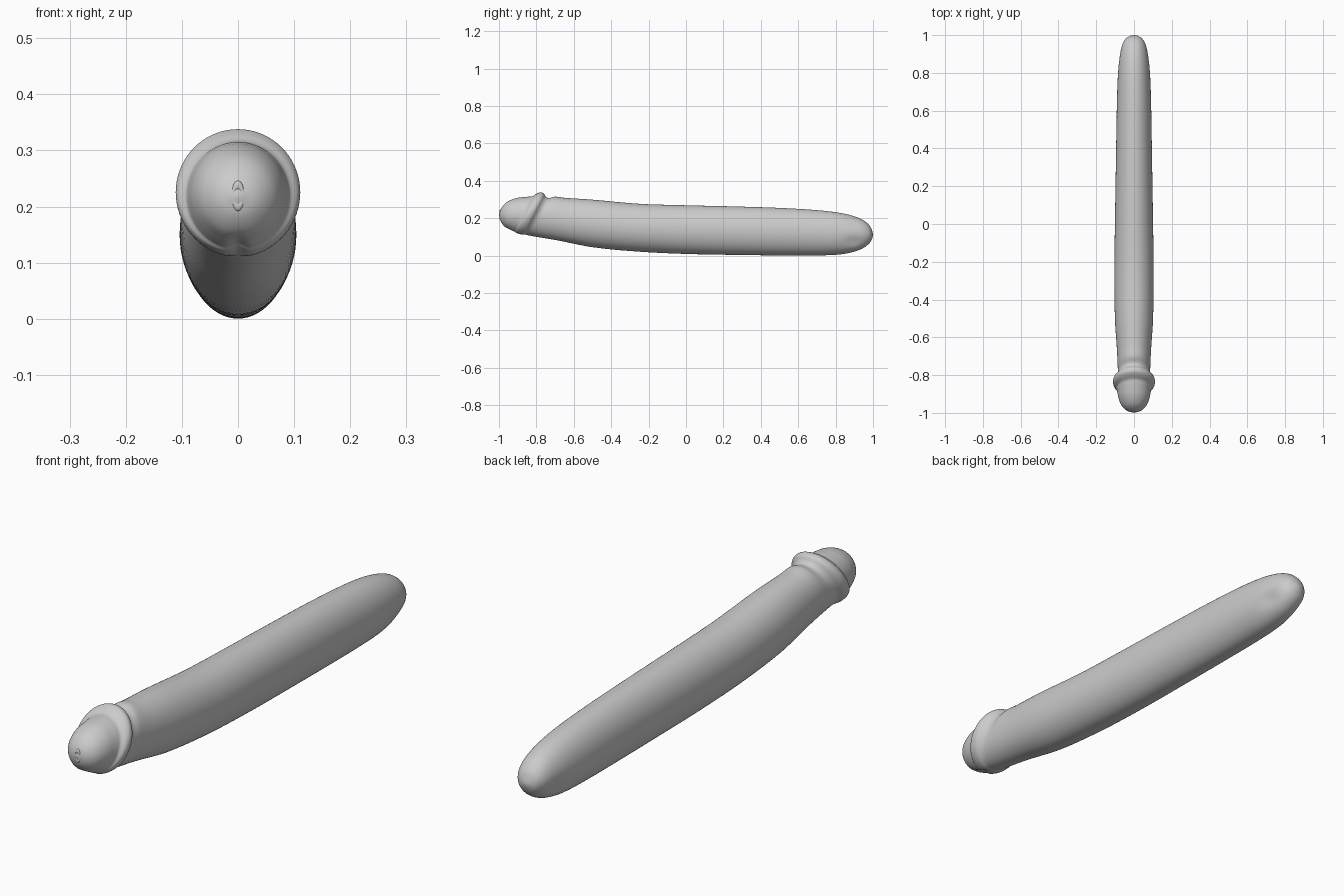
import bpy, bmesh, math
from mathutils import Vector

SEGS, SUB = 72, 5

# Key rings: top y, top z, bottom y, bottom z, half width
keys = [
    (-0.999, 0.223, -0.999, 0.215, 0.005),
    (-0.986, 0.256, -0.990, 0.182, 0.038),
    (-0.955, 0.288, -0.970, 0.154, 0.065),
    (-0.905, 0.308, -0.945, 0.138, 0.081),
    (-0.845, 0.315, -0.925, 0.127, 0.089),
    (-0.822, 0.317, -0.917, 0.124, 0.093),
    (-0.800, 0.330, -0.908, 0.118, 0.106),
    (-0.780, 0.338, -0.892, 0.113, 0.111),
    (-0.762, 0.333, -0.874, 0.110, 0.107),
    (-0.750, 0.316, -0.858, 0.110, 0.093),
    (-0.735, 0.308, -0.840, 0.107, 0.086),
    (-0.700, 0.315, -0.780, 0.097, 0.087),
    (-0.650, 0.309, -0.690, 0.082, 0.090),
    (-0.500, 0.299, -0.500, 0.045, 0.101),
    (-0.250, 0.277, -0.250, 0.021, 0.104),
    (0.000, 0.269, 0.000, 0.009, 0.101),
    (0.250, 0.263, 0.250, 0.004, 0.097),
    (0.500, 0.255, 0.500, 0.001, 0.093),
    (0.700, 0.243, 0.700, 0.001, 0.089),
    (0.820, 0.229, 0.820, 0.006, 0.083),
    (0.900, 0.210, 0.900, 0.021, 0.074),
    (0.950, 0.188, 0.950, 0.042, 0.062),
    (0.982, 0.160, 0.982, 0.068, 0.043),
    (0.996, 0.131, 0.996, 0.093, 0.020),
    (1.000, 0.114, 1.000, 0.108, 0.004),
]


def tween(keys, sub):
    """Smooth (cubic Hermite) rows between uneven key rings."""
    n = len(keys)
    t = [0.0]
    for a, b in zip(keys, keys[1:]):
        t.append(t[-1] + math.dist(a, b))

    def slope(i, c):
        a, b = max(i - 1, 0), min(i + 1, n - 1)
        return (keys[b][c] - keys[a][c]) / (t[b] - t[a])

    rows = []
    for i in range(n - 1):
        h = t[i + 1] - t[i]
        for s in range(sub):
            u = s / sub
            rows.append([
                (2*u**3 - 3*u*u + 1) * keys[i][c] + (u**3 - 2*u*u + u) * h * slope(i, c)
                + (3*u*u - 2*u**3) * keys[i + 1][c] + (u**3 - u*u) * h * slope(i + 1, c)
                for c in range(5)])
    rows.append(list(keys[-1]))
    return rows


def bump(p, centre, radius):
    d = sum(((a - b) / r) ** 2 for a, b, r in zip(p, centre, radius))
    return math.exp(-d)


# Body: one loft through the tilted elliptical rings
bm = bmesh.new()
rings = []
for ty, tz, by, bz, w in tween(keys, SUB):
    ring = []
    for k in range(SEGS):
        a = 2 * math.pi * k / SEGS
        f = (1 + math.cos(a)) / 2
        p = Vector((w * math.sin(a), by + (ty - by) * f, bz + (tz - bz) * f))
        # crease under the tip, and shallow dents near the far end
        p.z += 0.012 * bump(p, (0, -0.92, 0.12), (0.014, 0.05, 0.03))
        for s in (-1, 1):
            p.x -= s * 0.007 * bump(p, (s * 0.07, 0.90, 0.075), (0.04, 0.05, 0.03))
        ring.append(bm.verts.new(p))
    rings.append(ring)
for r0, r1 in zip(rings, rings[1:]):
    for k in range(SEGS):
        j = (k + 1) % SEGS
        bm.faces.new((r0[k], r0[j], r1[j], r1[k]))
bm.faces.new(rings[0])
bm.faces.new(rings[-1])
bmesh.ops.recalc_face_normals(bm, faces=bm.faces)
mesh = bpy.data.meshes.new("body")
bm.to_mesh(mesh)
bm.free()
for f in mesh.polygons:
    f.use_smooth = True
body = bpy.data.objects.new("body", mesh)
bpy.context.collection.objects.link(body)

# Small raised oval around the tip opening
bpy.ops.mesh.primitive_torus_add(major_segments=32, minor_segments=10,
                                 major_radius=0.011, minor_radius=0.005,
                                 location=(0, -0.993, 0.219), rotation=(math.pi / 2, 0, 0))
lip = bpy.context.object
lip.name = "tip_opening"
lip.scale = (0.75, 1.7, 0.9)
bpy.ops.object.shade_smooth()
